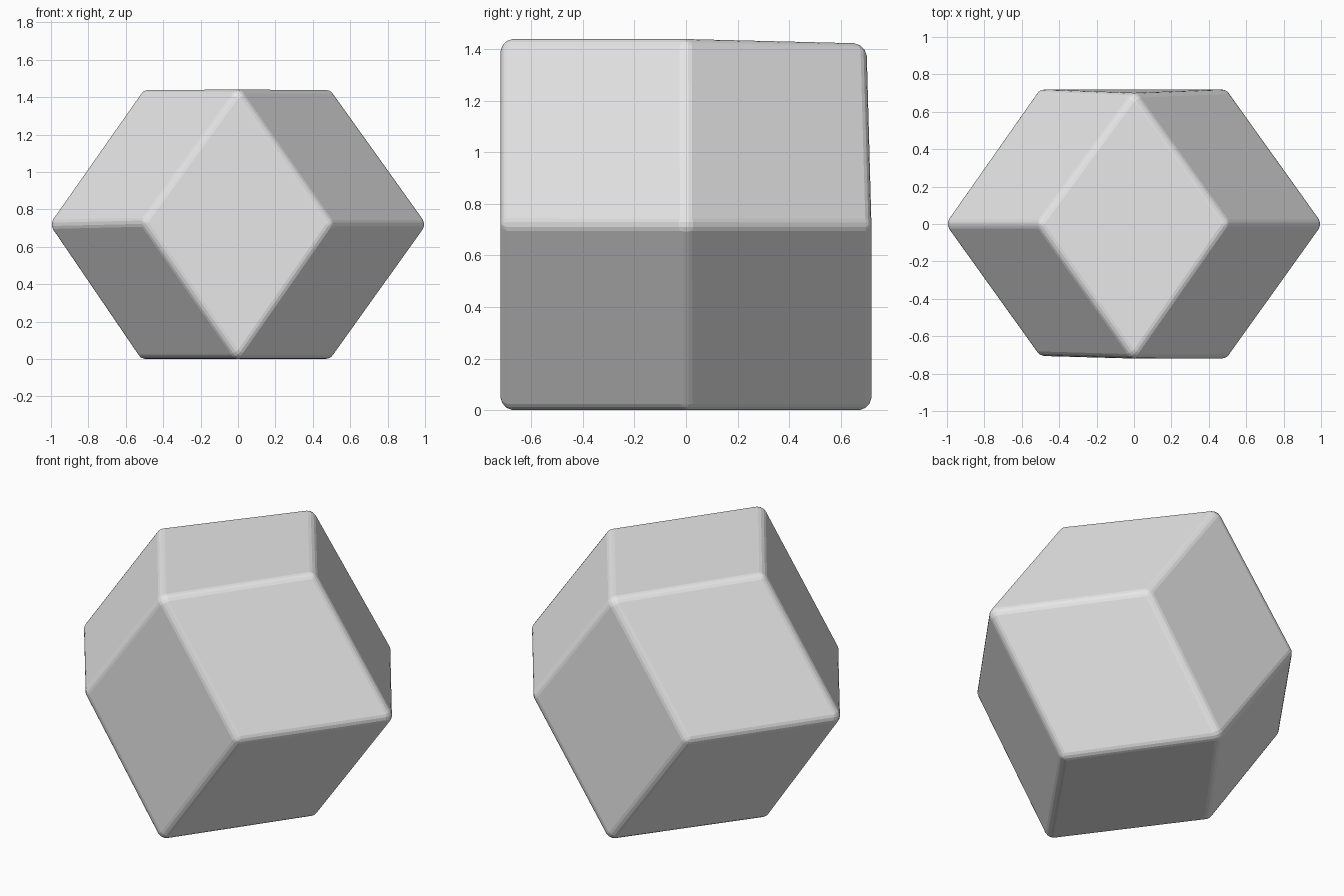
import bpy
import bmesh
import math
from mathutils import Vector

cube = bpy.data.objects.get("Cube")
if cube:
    bpy.data.objects.remove(cube, do_unlink=True)

# Single plain grey
grey = bpy.data.materials.new("light_grey")
grey.use_nodes = True
colour = (0.8, 0.8, 0.8, 1.0)
grey.diffuse_color = colour
grey.node_tree.nodes["Principled BSDF"].inputs["Base Color"].default_value = colour

HALF = 0.72   # half height and half depth
TIP = 1.018   # sharp side tip before rounding

# Corners of a rhombic dodecahedron, keyed by direction
corners = {}
for s in (-1, 1):
    x = 0.503 if s > 0 else -0.513
    corners[(s * 2, 0, 0)] = Vector((s * TIP, 0, 0))
    for t in (-1, 1):
        corners[(s, t, 0)] = Vector((x, t * HALF, 0))
        corners[(s, 0, t)] = Vector((x, 0, t * HALF))
        corners[(0, s, t)] = Vector((0, s * HALF, t * HALF))

# Slight hand-made irregularities
corners[(0, 1, 1)] += Vector((0, -0.02, -0.018))
corners[(-1, -1, 0)] += Vector((0, 0.015, 0.012))
corners[(-1, 0, -1)] += Vector((-0.015, 0, 0))

# Hull, merged into twelve rhombic faces
bm = bmesh.new()
for co in corners.values():
    bm.verts.new(co + Vector((0, 0, HALF)))
bmesh.ops.convex_hull(bm, input=bm.verts[:])
bmesh.ops.dissolve_limit(bm, angle_limit=math.radians(15),
                         verts=bm.verts[:], edges=bm.edges[:])
bmesh.ops.recalc_face_normals(bm, faces=bm.faces[:])

mesh = bpy.data.meshes.new("rhombic_block")
bm.to_mesh(mesh)
bm.free()
mesh.materials.append(grey)
block = bpy.data.objects.new("rhombic_block", mesh)
bpy.context.collection.objects.link(block)

# Rounded edges
bevel = block.modifiers.new("rounded_edges", "BEVEL")
bevel.width = 0.028
bevel.segments = 3
bevel.limit_method = "ANGLE"
bevel.angle_limit = math.radians(30)
